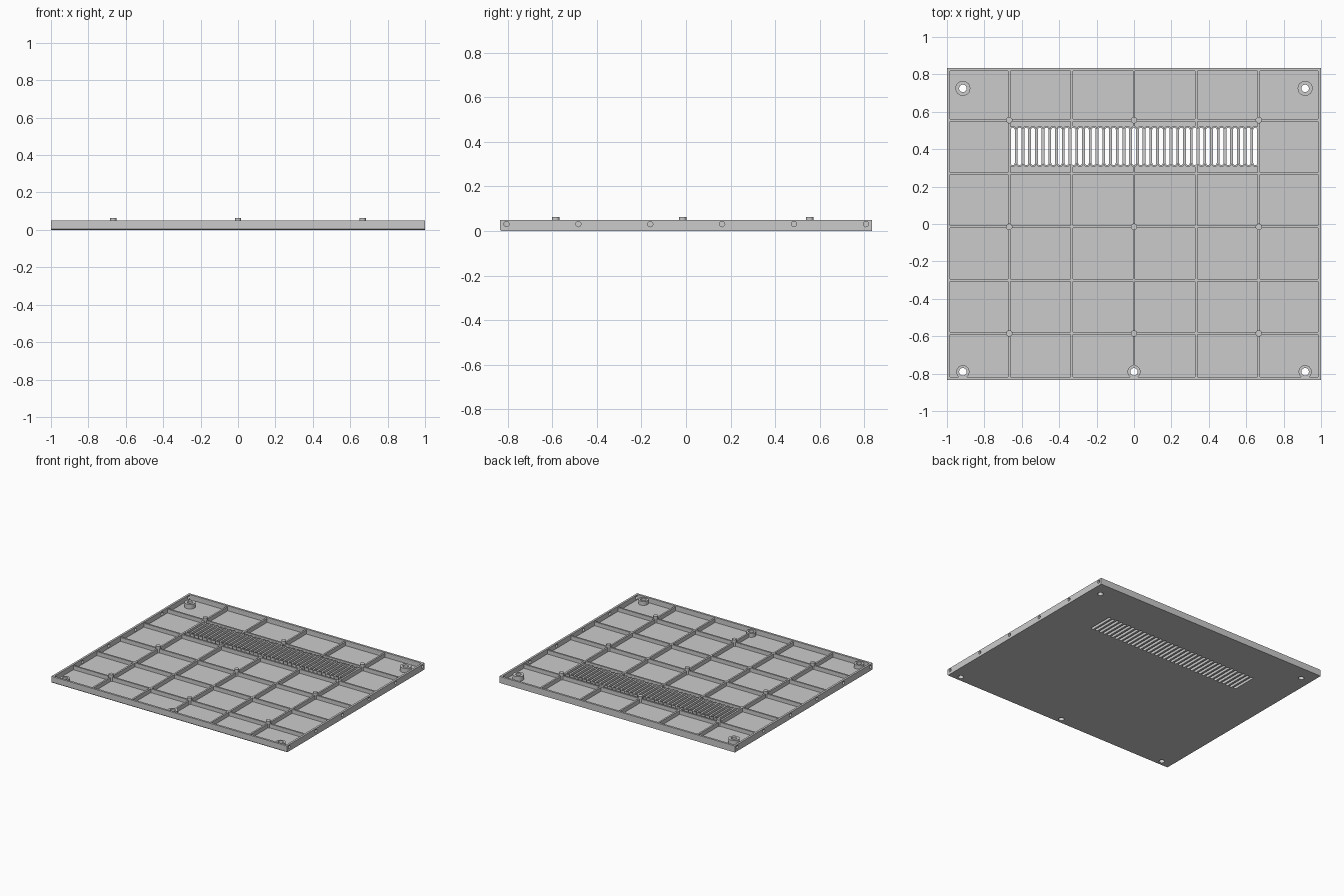
import bpy, bmesh, math

if "Cube" in bpy.data.objects:
    bpy.data.objects.remove(bpy.data.objects["Cube"])

grey = bpy.data.materials.new("panel grey")
grey.diffuse_color = (0.6, 0.6, 0.6, 1)
grey.use_nodes = True
grey.node_tree.nodes["Principled BSDF"].inputs["Base Color"].default_value = grey.diffuse_color

HX, HY, H = 1.0, 0.835, 0.05        # half width, half depth, wall height
FLOOR, RIB, T = 0.012, 0.042, 0.013  # floor top, rib top, rib thickness
XS = [-0.667, -0.333, 0, 0.333, 0.667]
YS = [-0.585, -0.3, -0.015, 0.27, 0.555]
VENT_Y, PITCH, SLOTS = 0.415, 0.036, 37
SLOT_X = [(i - SLOTS // 2) * PITCH for i in range(SLOTS)]
BACK = [(-0.915, 0.725), (0.915, 0.725)]
FRONT = [(-0.915, -0.79), (0, -0.79), (0.915, -0.79)]


def finish(name, bm):
    bmesh.ops.recalc_face_normals(bm, faces=bm.faces)
    me = bpy.data.meshes.new(name)
    bm.to_mesh(me)
    bm.free()
    me.materials.append(grey)
    ob = bpy.data.objects.new(name, me)
    bpy.context.collection.objects.link(ob)
    return ob


def box(bm, x0, x1, y0, y1, z0, z1):
    prism(bm, [(x0, y0), (x1, y0), (x1, y1), (x0, y1)], z0, z1)


def prism(bm, pts, z0, z1):
    lo = [bm.verts.new((x, y, z0)) for x, y in pts]
    hi = [bm.verts.new((x, y, z1)) for x, y in pts]
    bm.faces.new(lo[::-1])
    bm.faces.new(hi)
    for i in range(len(pts)):
        j = (i + 1) % len(pts)
        bm.faces.new((lo[i], lo[j], hi[j], hi[i]))


def tube(bm, outer, inner, z0, z1):
    rings = [[bm.verts.new((x, y, z)) for x, y in p]
             for p, z in ((outer, z0), (outer, z1), (inner, z1), (inner, z0))]
    n = len(outer)
    for a in range(4):
        p, q = rings[a], rings[(a + 1) % 4]
        for i in range(n):
            j = (i + 1) % n
            bm.faces.new((p[i], p[j], q[j], q[i]))


def capsule(cx, cy, r, half, n=6):
    """Upright slot outline; half is the total half length."""
    pts = []
    for s in (0, 1):
        for i in range(n + 1):
            a = math.pi * (s + i / n)
            dy = (half - r) * (1 - 2 * s)
            pts.append((cx + r * math.cos(a), cy + dy + r * math.sin(a)))
    return pts


def circle(cx, cy, r, n=24):
    return [(cx + r * math.cos(2 * math.pi * i / n),
             cy + r * math.sin(2 * math.pi * i / n)) for i in range(n)]


def cut(ob, cutter):
    mod = ob.modifiers.new("cut", 'BOOLEAN')
    mod.operation, mod.solver, mod.object = 'DIFFERENCE', 'EXACT', cutter
    bpy.context.view_layer.objects.active = ob
    bpy.ops.object.modifier_apply(modifier=mod.name)
    bpy.data.objects.remove(cutter)


def smooth(ob):
    bpy.ops.object.select_all(action='DESELECT')
    ob.select_set(True)
    bpy.context.view_layer.objects.active = ob
    bpy.ops.object.shade_smooth_by_angle(angle=math.radians(35))


# Floor plate with vent slots and screw holes
bm = bmesh.new()
box(bm, -HX, HX, -HY, HY, 0, FLOOR)
low = [e for e in bm.edges if all(v.co.z < 0.001 and v.co.y < 0 for v in e.verts)]
bmesh.ops.bevel(bm, geom=low, offset=0.006, segments=1, affect='EDGES')
floor = finish("floor_plate", bm)
bm = bmesh.new()
for x in SLOT_X:
    prism(bm, capsule(x, VENT_Y, 0.0105, 0.1), -0.1, 0.1)
for x, y in BACK + FRONT:
    prism(bm, circle(x, y, 0.02), -0.1, 0.1)
cut(floor, finish("floor_cutter", bm))

# Rim wall with a row of round holes through both sides
bm = bmesh.new()
w = 0.016
tube(bm, [(-HX, -HY), (HX, -HY), (HX, HY), (-HX, HY)],
     [(-HX + w, -HY + w), (HX - w, -HY + w), (HX - w, HY - w), (-HX + w, HY - w)], FLOOR, H)
rim = finish("rim_wall", bm)
bm = bmesh.new()
for i in range(6):
    prism(bm, circle(-0.031, -0.806 + i * 0.3227, 0.012, 16), -1.2, 1.2)
for v in bm.verts:
    v.co = (v.co.z, v.co.y, -v.co.x)
cut(rim, finish("rim_cutter", bm))

# Stiffening ribs, interrupted at the vent and the front middle boss
bm = bmesh.new()
for y in YS:
    box(bm, -HX + w, HX - w, y - T / 2, y + T / 2, FLOOR, RIB)
for x in XS:
    stops = [-HY + w] + YS + [HY - w]
    for a, b in zip(stops, stops[1:]):
        a2 = a + T / 2 if a in YS else a
        b2 = b - T / 2 if b in YS else b
        spans = [(a2, b2)]
        if x == 0 and a == stops[0]:
            spans = [(-0.758, b2)]
        if abs(x) < 0.5 and a == 0.27:
            spans = [(a2, 0.312), (0.518, b2)]
        for s, e in spans:
            box(bm, x - T / 2, x + T / 2, s, e, FLOOR, RIB)
finish("ribs", bm)

# Vent slats: a wall around every slot
bm = bmesh.new()
for x in SLOT_X:
    tube(bm, capsule(x, VENT_Y, PITCH / 2, 0.11), capsule(x, VENT_Y, 0.0105, 0.1), FLOOR, RIB)
smooth(finish("vent_slats", bm))

# Screw bosses
bm = bmesh.new()
for x, y in BACK:
    tube(bm, circle(x, y, 0.04), circle(x, y, 0.02), FLOOR, 0.046)
for x, y in FRONT:
    tube(bm, circle(x, y, 0.035), circle(x, y, 0.02), FLOOR, 0.042)
smooth(finish("screw_bosses", bm))

# Locating pins on the rib crossings
bm = bmesh.new()
for x in XS[::2]:
    for y in YS[::2]:
        prism(bm, circle(x, y, 0.017, 20), FLOOR, 0.063)
smooth(finish("locating_pins", bm))
